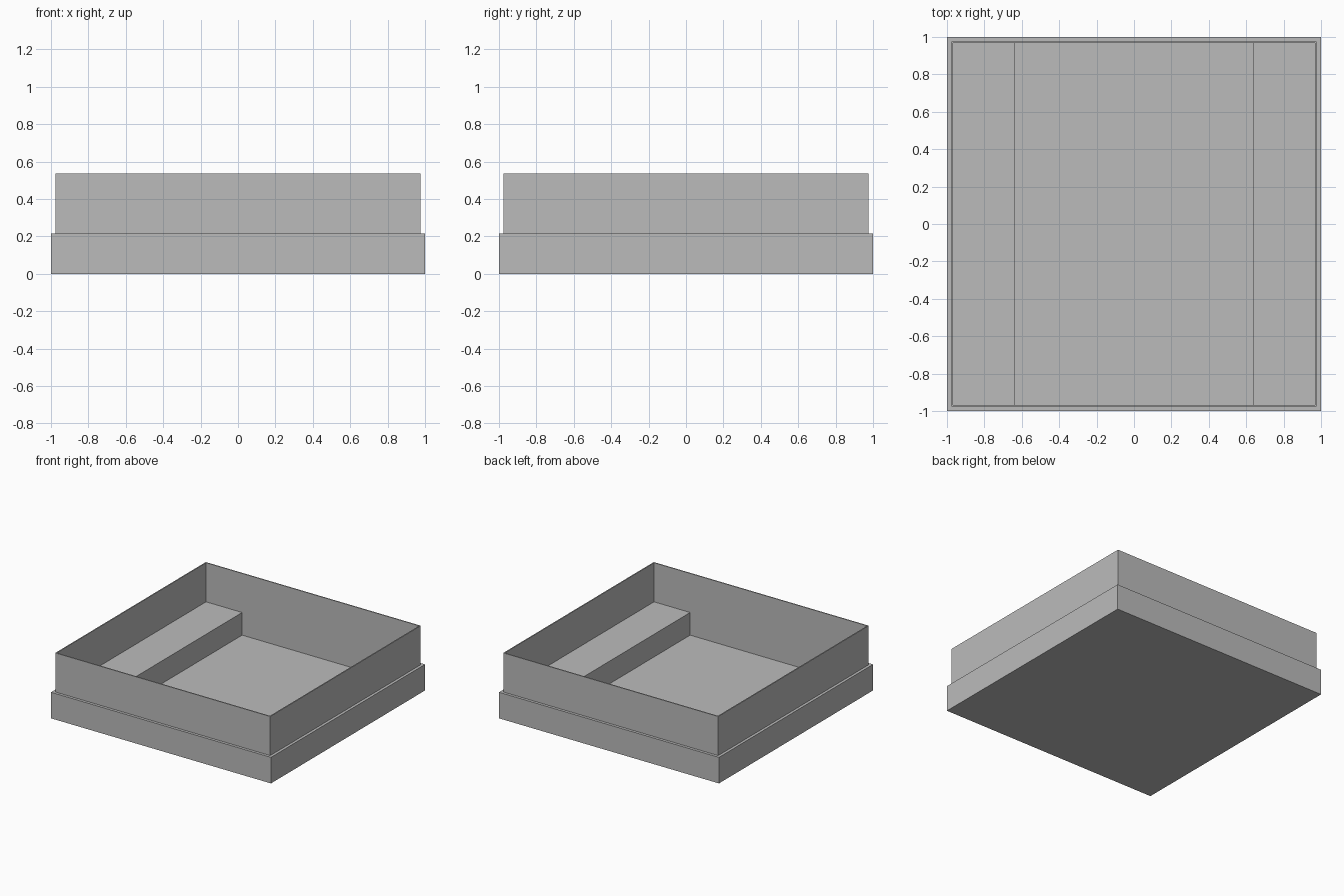
import bpy
import bmesh

default_cube = bpy.data.objects.get("Cube")
if default_cube:
    bpy.data.objects.remove(default_cube, do_unlink=True)

OUTER = 1.0        # half width of the base
COLLAR = 0.977     # half width of the raised collar
INNER = 0.968      # half width of the opening
LEDGE_X = 0.64     # inner edge of the side ledges
FLOOR_Z, BASE_Z, TOP_Z = 0.028, 0.214, 0.535

grey = bpy.data.materials.new("plain grey")
grey.use_nodes = True
colour = (0.5, 0.5, 0.5, 1)
grey.diffuse_color = colour
grey.node_tree.nodes["Principled BSDF"].inputs["Base Color"].default_value = colour


def finish(name, bm):
    bmesh.ops.recalc_face_normals(bm, faces=bm.faces)
    mesh = bpy.data.meshes.new(name)
    bm.to_mesh(mesh)
    bm.free()
    mesh.materials.append(grey)
    obj = bpy.data.objects.new(name, mesh)
    bpy.context.collection.objects.link(obj)
    return obj


def add_box(bm, x0, x1, y0, y1, z0, z1):
    verts = bmesh.ops.create_cube(bm, size=1)["verts"]
    for v in verts:
        v.co.x = x1 if v.co.x > 0 else x0
        v.co.y = y1 if v.co.y > 0 else y0
        v.co.z = z1 if v.co.z > 0 else z0


def square_loop(bm, half, z):
    corners = ((-1, -1), (1, -1), (1, 1), (-1, 1))
    return [bm.verts.new((half * x, half * y, z)) for x, y in corners]


def skin(bm, loops, closed=False):
    """Join successive square loops with quads."""
    following = loops[1:] + loops[:1] if closed else loops[1:]
    for a, b in zip(loops, following):
        for i in range(4):
            j = (i + 1) % 4
            bm.faces.new((a[i], a[j], b[j], b[i]))


# Base tray: outer wall, rim, inner wall and floor
bm = bmesh.new()
loops = [square_loop(bm, h, z) for h, z in
         ((OUTER, 0), (OUTER, BASE_Z), (INNER, BASE_Z), (INNER, FLOOR_Z))]
skin(bm, loops)
bm.faces.new(loops[0])
bm.faces.new(loops[-1])
finish("base_tray", bm)

# Thin collar standing on the rim
bm = bmesh.new()
loops = [square_loop(bm, h, z) for h, z in
         ((COLLAR, BASE_Z), (COLLAR, TOP_Z), (INNER, TOP_Z), (INNER, BASE_Z))]
skin(bm, loops, closed=True)
finish("collar", bm)

# Raised ledges along both sides
for name, x0, x1 in (("left_ledge", LEDGE_X, INNER), ("right_ledge", -INNER, -LEDGE_X)):
    bm = bmesh.new()
    add_box(bm, x0, x1, -INNER, INNER, FLOOR_Z, BASE_Z)
    finish(name, bm)
